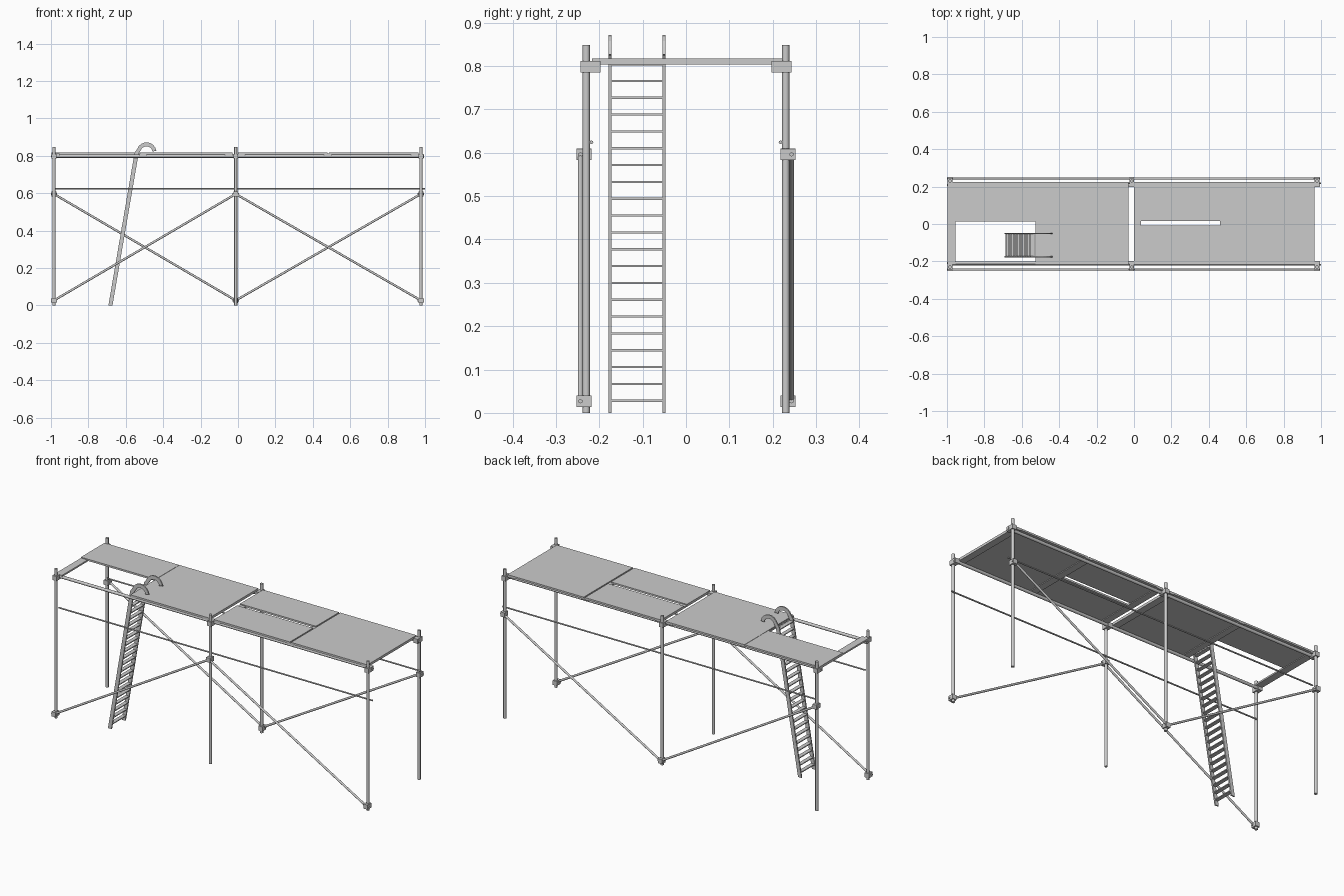
import bpy, math
from mathutils import Vector

if "Cube" in bpy.data.objects:
    bpy.data.objects.remove(bpy.data.objects["Cube"])

POSTS_X = (-0.984, -0.012, 0.978)
POST_Y = 0.23
TOP_Z, LOW_Z, MID_Z = 0.798, 0.027, 0.596


def box(name, x0, x1, y0, y1, z0, z1):
    bpy.ops.mesh.primitive_cube_add(size=1, location=((x0+x1)/2, (y0+y1)/2, (z0+z1)/2))
    o = bpy.context.object
    o.name = name
    o.scale = (x1-x0, y1-y0, z1-z0)
    return o


def tube(name, a, b, r, sides=12):
    a, b = Vector(a), Vector(b)
    d = b - a
    bpy.ops.mesh.primitive_cylinder_add(vertices=sides, radius=r, depth=d.length, location=(a+b)/2)
    o = bpy.context.object
    o.name = name
    o.rotation_mode = 'QUATERNION'
    o.rotation_quaternion = d.to_track_quat('Z', 'Y')
    bpy.ops.object.shade_smooth_by_angle(angle=math.radians(40))
    return o


def clamp(name, x, ya, yb, z):
    # collar block with a bolt on the side
    o = box(name, x-0.013, x+0.013, min(ya, yb), max(ya, yb), z-0.013, z+0.013)
    m = o.modifiers.new("bevel", 'BEVEL')
    m.width, m.segments = 0.003, 1
    yc = ya + (yb-ya)*0.25
    tube(name + "_bolt", (x-0.017, yc, z), (x+0.017, yc, z), 0.005, 6)


# uprights with ledger clamps
for x in POSTS_X:
    for s in (-1, 1):
        tube("upright", (x, s*POST_Y, 0), (x, s*POST_Y, 0.848), 0.0085)
        clamp("ledger_clamp", x, s*0.197, s*0.243, TOP_Z)

# ledgers, guard rails and diagonal braces on both long sides
for s in (-1, 1):
    tube("ledger", (-0.994, s*0.208, TOP_Z), (0.994, s*0.208, TOP_Z), 0.0085)
    tube("rail", (-0.975, s*0.218, 0.624), (1.0, s*0.218, 0.624), 0.0042, 8)
    mid_z, end_z = (MID_Z, LOW_Z) if s < 0 else (LOW_Z, MID_Z)
    for x, z in zip(POSTS_X, (end_z, mid_z, end_z)):
        clamp("brace_clamp", x, s*0.252, s*0.218, z)
    for x in (POSTS_X[0], POSTS_X[2]):
        tube("brace", (x, s*0.243, end_z), (POSTS_X[1], s*0.243, mid_z), 0.006)

# deck boards: x range, y range
Z0, Z1 = 0.807, 0.817
for x0, x1, y0, y1 in ((-0.997, -0.527, 0.013, 0.225),
                       (-0.525, -0.03, -0.217, 0.225),
                       (0.0, 0.478, 0.017, 0.225),
                       (0.0, 0.478, -0.217, -0.008),
                       (0.486, 0.965, -0.217, 0.225)):
    box("deck_board", x0, x1, y0, y1, Z0, Z1)

# bearers under the board ends
for x0, x1 in ((-0.997, -0.955), (-0.527, -0.49), (-0.07, -0.03),
               (0.0, 0.038), (0.46, 0.5), (0.925, 0.965)):
    box("deck_bearer", x0, x1, -0.217, 0.225, 0.803, 0.812)

# ladder stiles ending in hooks, one flat strip swept in the xz plane
foot, head = Vector((-0.682, 0)), Vector((-0.542, 0.815))
d = (head - foot).normalized()
w = 0.011
left, right = [], []
for p in (foot, head):
    n = Vector((-d.y, d.x))*w
    left.append(p + n)
    right.append(p - n)
c = Vector((-0.489, 0.819))
for i in range(9):
    a = math.radians(160 - i*19)
    u = Vector((math.cos(a), math.sin(a)))
    left.append(c + u*0.053)
    right.append(c + u*0.032)
left[0].y = right[0].y = 0
n = len(left)
for yc in (-0.175, -0.051):
    verts = [(p.x, yc+t, p.y) for t in (-0.0035, 0.0035) for p in left + right]
    faces = []
    for i in range(n-1):
        j, k = i+1, 2*n
        faces += [(i, j, n+j, n+i), (k+i, k+n+i, k+n+j, k+j),
                  (i, k+i, k+j, j), (n+i, n+j, k+n+j, k+n+i)]
    for i in (0, n-1):
        f = (i, n+i, 3*n+i, 2*n+i)
        faces.append(f if i == 0 else f[::-1])
    me = bpy.data.meshes.new("ladder_stile")
    me.from_pydata(verts, [], faces)
    o = bpy.data.objects.new("ladder_stile", me)
    bpy.context.collection.objects.link(o)

# ladder treads
for i in range(21):
    z = 0.028 + i*0.0388
    x = foot.x + (head.x-foot.x)*z/head.y
    box("ladder_tread", x-0.011, x+0.011, -0.173, -0.053, z-0.0025, z+0.0025)
